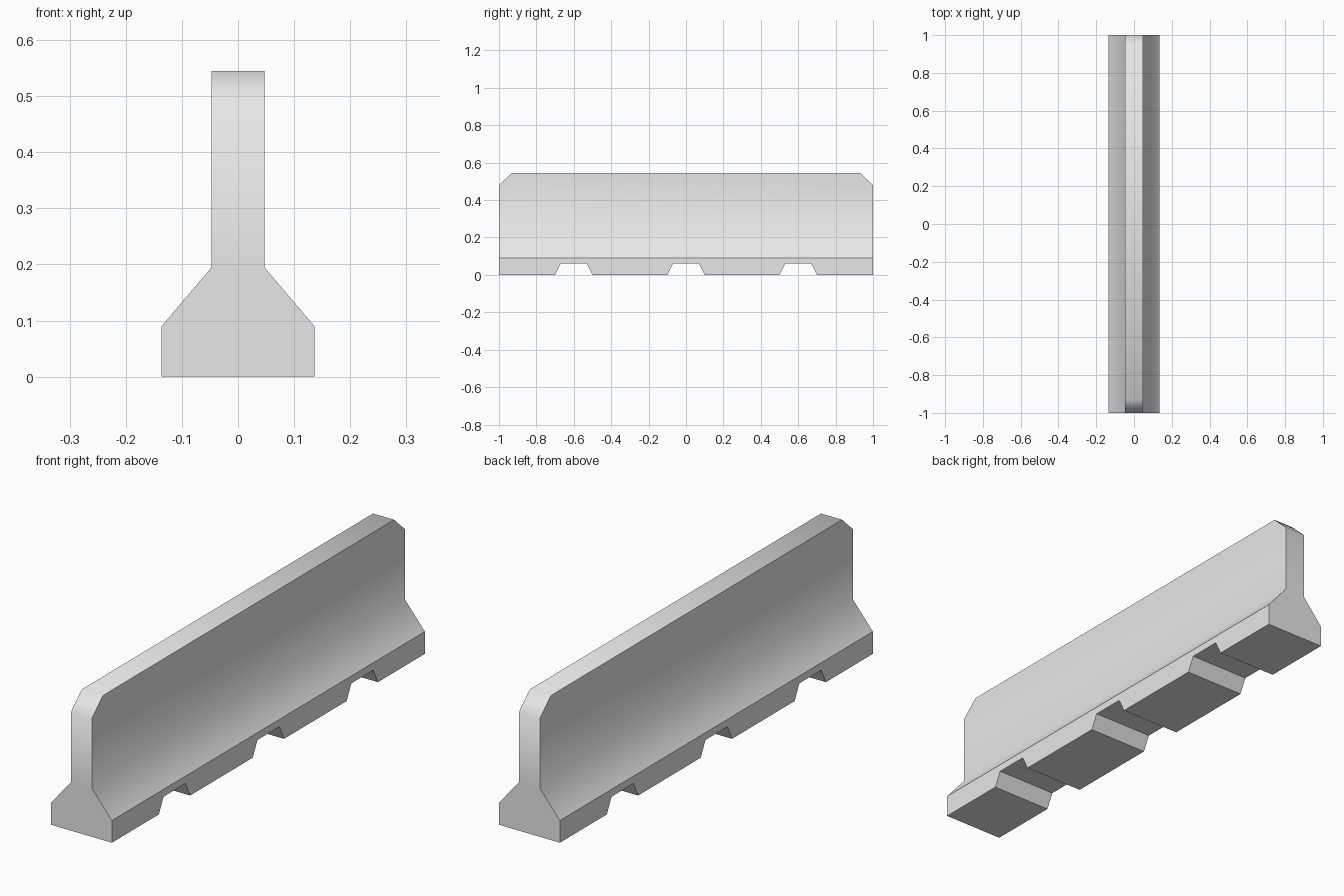
import bpy
import bmesh
import math
from mathutils import Vector

default_cube = bpy.data.objects.get("Cube")
if default_cube:
    bpy.data.objects.remove(default_cube, do_unlink=True)

HALF_LENGTH = 1.0
BASE_TOP = 0.09
HEIGHT = 0.545
CHAMFER_Y, CHAMFER_Z = 0.93, 0.48

concrete = bpy.data.materials.new("concrete_grey")
concrete.use_nodes = True
concrete.diffuse_color = (0.8, 0.8, 0.8, 1)
concrete.node_tree.nodes["Principled BSDF"].inputs["Base Color"].default_value = (0.8, 0.8, 0.8, 1)


def add_prism(bm, outline, offset):
    """Extrude a closed outline of points by an offset vector."""
    face = bm.faces.new([bm.verts.new(p) for p in outline])
    grown = bmesh.ops.extrude_face_region(bm, geom=[face])
    verts = [g for g in grown["geom"] if isinstance(g, bmesh.types.BMVert)]
    bmesh.ops.translate(bm, verts=verts, vec=offset)


def make_object(name, bm):
    bmesh.ops.recalc_face_normals(bm, faces=bm.faces[:])
    mesh = bpy.data.meshes.new(name)
    bm.to_mesh(mesh)
    bm.free()
    obj = bpy.data.objects.new(name, mesh)
    bpy.context.collection.objects.link(obj)
    return obj


# Barrier body: mirrored cross-section run along the length
half = [(0.136, 0), (0.136, BASE_TOP), (0.047, 0.195), (0.047, HEIGHT)]
section = half + [(-x, z) for x, z in reversed(half)]
bm = bmesh.new()
add_prism(bm, [(x, -HALF_LENGTH, z) for x, z in section], Vector((0, 2 * HALF_LENGTH, 0)))

# Sloped cuts on the top corners of both ends
for side in (-1, 1):
    normal = Vector((0, side * (HEIGHT - CHAMFER_Z), HALF_LENGTH - CHAMFER_Y))
    cut = bmesh.ops.bisect_plane(
        bm, geom=bm.verts[:] + bm.edges[:] + bm.faces[:],
        plane_co=(0, side * CHAMFER_Y, HEIGHT), plane_no=normal.normalized(),
        clear_outer=True)
    rim = [g for g in cut["geom_cut"] if isinstance(g, bmesh.types.BMEdge)]
    bmesh.ops.holes_fill(bm, edges=rim)
barrier = make_object("concrete_barrier", bm)
barrier.data.materials.append(concrete)

# Three tapered lifting slots through the underside
bm = bmesh.new()
for centre in (-0.6, 0, 0.6):
    slot = [(-0.13, -0.06), (-0.07, 0.06), (0.07, 0.06), (0.13, -0.06)]
    add_prism(bm, [(-0.3, centre + y, z) for y, z in slot], Vector((0.6, 0, 0)))
cutter = make_object("slot_cutter", bm)
cutter.hide_render = True

bpy.ops.object.select_all(action="DESELECT")
barrier.select_set(True)
bpy.context.view_layer.objects.active = barrier
slots = barrier.modifiers.new("slots", "BOOLEAN")
slots.operation = "DIFFERENCE"
slots.solver = "EXACT"
slots.object = cutter
bpy.ops.object.modifier_apply(modifier=slots.name)
bpy.data.objects.remove(cutter, do_unlink=True)

# Soft bend from wall to slope, crisp line along the base
bpy.ops.object.shade_smooth_by_angle(angle=math.radians(50))
mesh = barrier.data
for edge in mesh.edges:
    if all(abs(mesh.vertices[i].co.z - BASE_TOP) < 0.001 for i in edge.vertices):
        edge.use_edge_sharp = True
